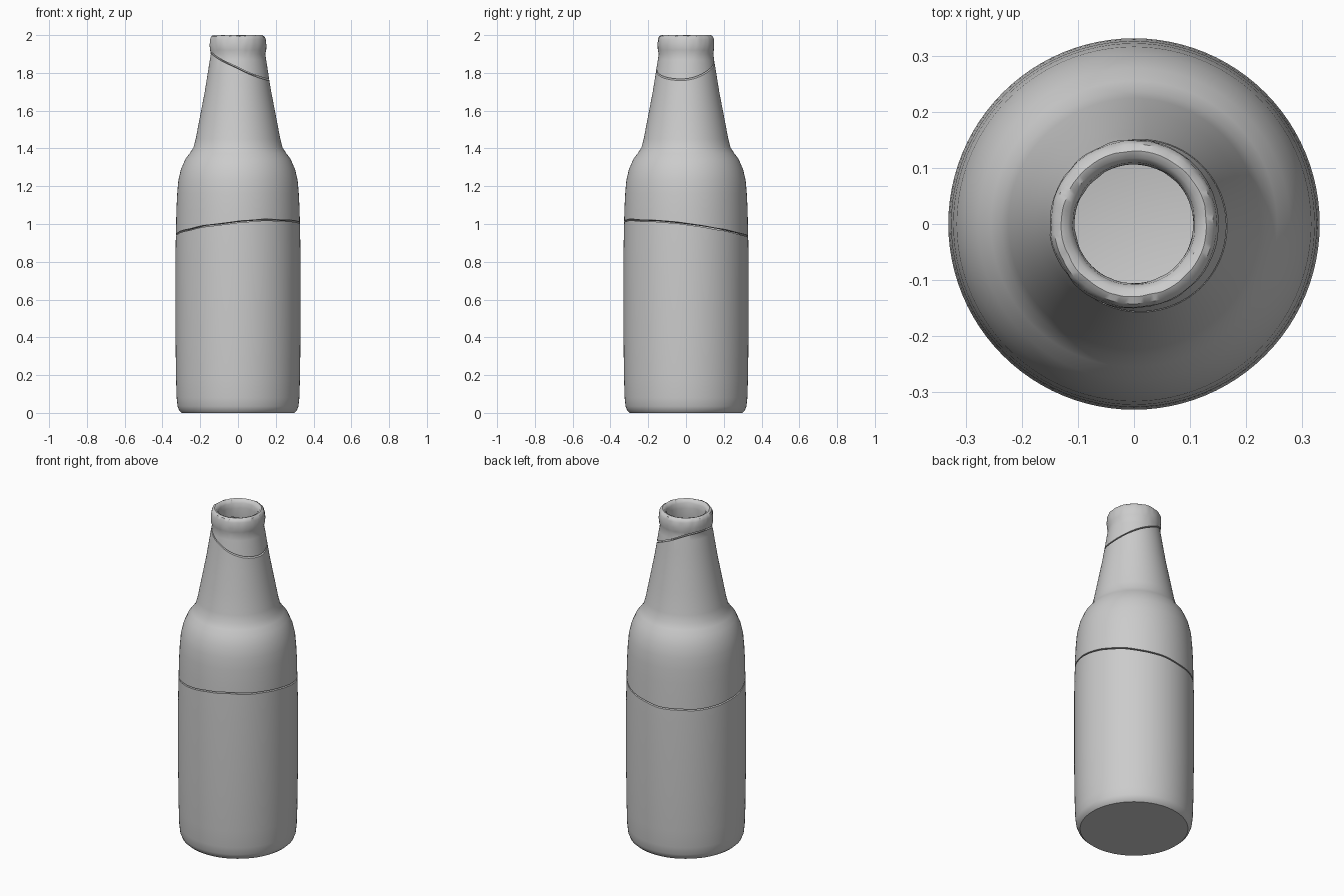
import bpy, bmesh, math
from mathutils import Vector, noise

if "Cube" in bpy.data.objects:
    bpy.data.objects.remove(bpy.data.objects["Cube"])

SEGS = 96
OUTER = [(0, 0), (0.298, 0), (0.311, 0.012), (0.32, 0.035), (0.325, 0.08), (0.328, 0.18),
         (0.331, 0.4), (0.331, 0.85), (0.326, 1.08), (0.322, 1.16), (0.316, 1.23),
         (0.302, 1.29), (0.278, 1.345), (0.255, 1.375), (0.236, 1.405), (0.224, 1.45),
         (0.201, 1.57), (0.176, 1.7), (0.160, 1.8), (0.149, 1.87), (0.144, 1.90),
         (0.149, 1.92), (0.151, 1.945), (0.149, 1.978), (0.142, 1.993), (0.130, 2.0)]
INNER = [(0.118, 1.995), (0.109, 1.98), (0.106, 1.95), (0.106, 1.90), (0.112, 1.85),
         (0.122, 1.78), (0.137, 1.68), (0.162, 1.55), (0.190, 1.42), (0.215, 1.38),
         (0.250, 1.32), (0.274, 1.24), (0.285, 1.1), (0.290, 0.9), (0.290, 0.4),
         (0.286, 0.12), (0.275, 0.065), (0.25, 0.045), (0, 0.045)]

# Fracture planes as (height, slope along x, slope along y)
LOWER = (0.970, 0.09, -0.125)
UPPER = (1.845, -0.47, 0.13)
GAP = 0.004


def lathe(bm, profile):
    rings = []
    for r, z in profile:
        if r == 0:
            rings.append([bm.verts.new((0, 0, z))] * SEGS)
        else:
            rings.append([bm.verts.new((r * math.cos(2 * math.pi * i / SEGS),
                                        r * math.sin(2 * math.pi * i / SEGS), z))
                          for i in range(SEGS)])
    for a, b in zip(rings, rings[1:]):
        for i in range(SEGS):
            j = (i + 1) % SEGS
            bm.faces.new(list(dict.fromkeys((a[i], a[j], b[j], b[i]))))


def cut(bm, plane, keep_above):
    """Slice at a tilted plane and close the broken wall edge."""
    h, sx, sy = plane
    shift = GAP if keep_above else -GAP
    res = bmesh.ops.bisect_plane(bm, geom=bm.verts[:] + bm.edges[:] + bm.faces[:],
                                 dist=1e-6, plane_co=(0, 0, h + shift),
                                 plane_no=Vector((-sx, -sy, 1)).normalized(),
                                 clear_inner=keep_above, clear_outer=not keep_above)
    edges = [e for e in res['geom_cut'] if isinstance(e, bmesh.types.BMEdge)]
    # Uneven glass edge
    for v in {v for e in edges for v in e.verts}:
        v.co.z += 0.005 * noise.noise(Vector((v.co.x, v.co.y, h)) * 9)
    bmesh.ops.bridge_loops(bm, edges=edges)


def piece(name, below=None, above=None, rough_rim=False):
    bm = bmesh.new()
    lathe(bm, OUTER + INNER)
    if below:
        cut(bm, below, True)
    if above:
        cut(bm, above, False)
    # Worn, dented lip
    if rough_rim:
        for v in bm.verts:
            w = min(max((v.co.z - 1.88) / 0.05, 0), 1)
            d = noise.noise(v.co * 22) * 0.6 + noise.noise(v.co * 50) * 0.4
            k = 1 + 0.035 * w * min(d, 0.1)
            v.co.x *= k
            v.co.y *= k
            v.co.z = min(2.0, v.co.z + 0.006 * w * d)
    bmesh.ops.recalc_face_normals(bm, faces=bm.faces[:])
    me = bpy.data.meshes.new(name)
    bm.to_mesh(me)
    bm.free()
    ob = bpy.data.objects.new(name, me)
    bpy.context.collection.objects.link(ob)
    bpy.ops.object.select_all(action='DESELECT')
    ob.select_set(True)
    bpy.context.view_layer.objects.active = ob
    bpy.ops.object.shade_smooth_by_angle(angle=math.radians(40))


# The three fragments of the broken bottle
piece("bottle_base", above=LOWER)
piece("bottle_shoulder", below=LOWER, above=UPPER)
piece("bottle_mouth", below=UPPER, rough_rim=True)
